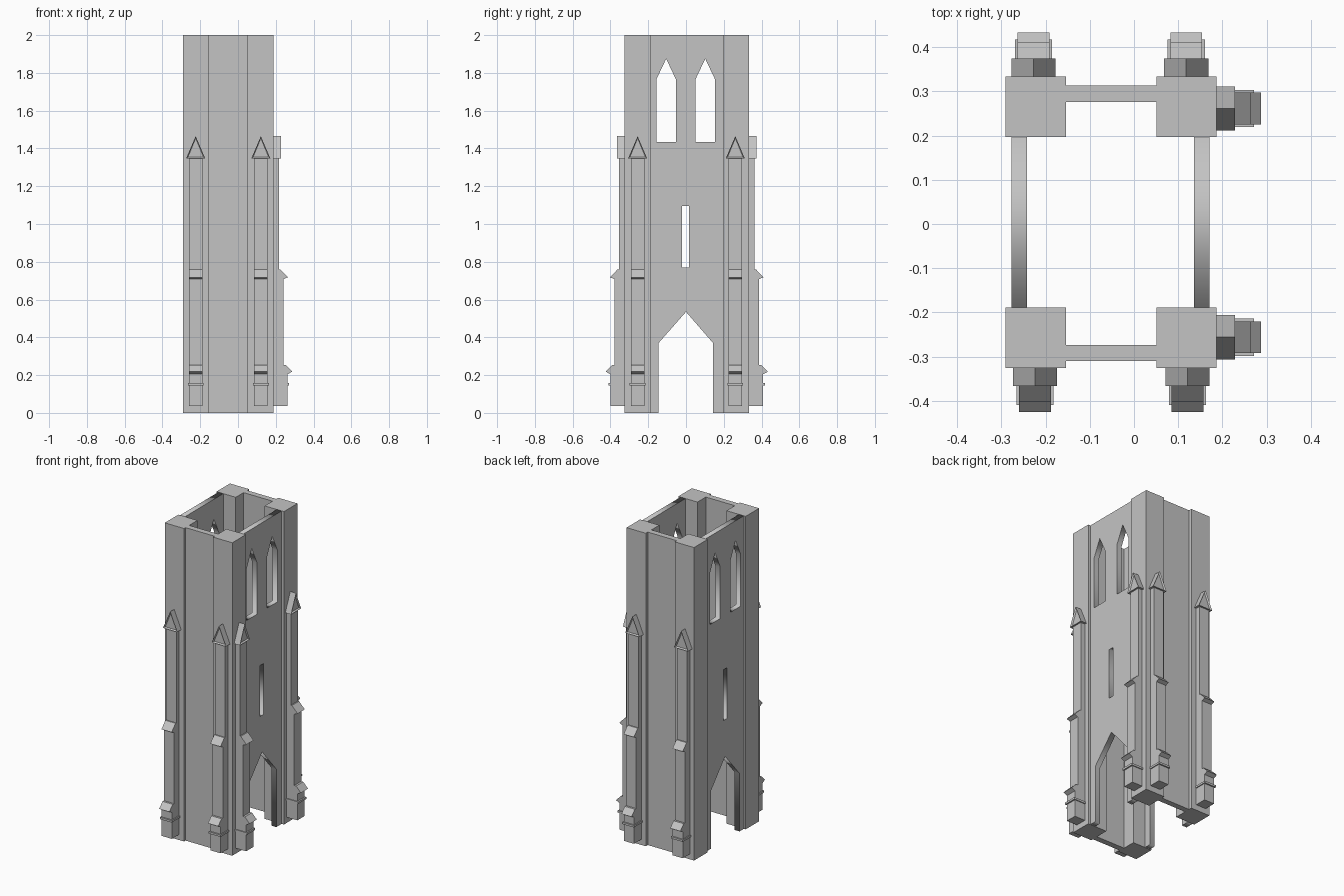
import bpy, bmesh, math
from mathutils import Vector

if "Cube" in bpy.data.objects:
    bpy.data.objects.remove(bpy.data.objects["Cube"])

stone = bpy.data.materials.new("grey stone")
stone.diffuse_color = (0.55, 0.55, 0.55, 1)
stone.use_nodes = True
stone.node_tree.nodes["Principled BSDF"].inputs["Base Color"].default_value = stone.diffuse_color


def finish(name, bm):
    bmesh.ops.recalc_face_normals(bm, faces=bm.faces)
    me = bpy.data.meshes.new(name)
    bm.to_mesh(me)
    bm.free()
    me.materials.append(stone)
    ob = bpy.data.objects.new(name, me)
    bpy.context.collection.objects.link(ob)
    return ob


def add_box(bm, lo, hi):
    lo, hi = Vector(lo), Vector(hi)
    verts = bmesh.ops.create_cube(bm, size=1)["verts"]
    for v in verts:
        v.co = (lo + hi) / 2 + v.co * (hi - lo)


def box(name, lo, hi):
    bm = bmesh.new()
    add_box(bm, lo, hi)
    return finish(name, bm)


# Corner piers
XS = {"left": (-0.29, -0.154), "right": (0.051, 0.187)}
YS = {"front": (-0.325, -0.189), "back": (0.197, 0.333)}
for sx, (x0, x1) in XS.items():
    for sy, (y0, y1) in YS.items():
        box(f"{sy}_{sx}_pier", (x0, y0, 0), (x1, y1, 2))

# Plain front and back walls
box("front_wall", (-0.154, -0.31, 0), (0.051, -0.273, 2))
box("back_wall", (-0.154, 0.276, 0), (0.051, 0.313, 2))


# Side walls: one outline with the door notch, plus window holes, extruded
def pierced_wall(name, x0, x1):
    loops = [[(-0.189, 0), (-0.145, 0), (-0.145, 0.37), (0, 0.535), (0.143, 0.37),
              (0.143, 0), (0.197, 0), (0.197, 2), (-0.189, 2)],
             [(-0.02, 0.77), (0.015, 0.77), (0.015, 1.095), (-0.02, 1.095)]]
    for c in (-0.105, 0.102):
        loops.append([(c - 0.052, 1.435), (c + 0.052, 1.435), (c + 0.052, 1.765),
                      (c, 1.875), (c - 0.052, 1.765)])
    cu = bpy.data.curves.new(name, "CURVE")
    cu.dimensions = "2D"
    cu.fill_mode = "BOTH"
    cu.extrude = (x1 - x0) / 2
    for pts in loops:
        sp = cu.splines.new("POLY")
        sp.points.add(len(pts) - 1)
        for p, (u, v) in zip(sp.points, pts):
            p.co = (u, v, 0, 1)
        sp.use_cyclic_u = True
    cu.materials.append(stone)
    ob = bpy.data.objects.new(name, cu)
    bpy.context.collection.objects.link(ob)
    ob.location.x = (x0 + x1) / 2
    ob.rotation_euler = (math.pi / 2, 0, math.pi / 2)
    bpy.ops.object.select_all(action="DESELECT")
    ob.select_set(True)
    bpy.context.view_layer.objects.active = ob
    bpy.ops.object.convert(target="MESH")


pierced_wall("left_wall", -0.277, -0.242)
pierced_wall("right_wall", 0.136, 0.171)


# Buttress, projecting towards local -y
def buttress(name, x, y, angle):
    bm = bmesh.new()

    # Stepped shaft with two sloped weatherings
    profile = [(0, 0.036), (0.075, 0.036), (0.075, 0.205), (0.1, 0.218), (0.066, 0.253),
               (0.053, 0.253), (0.053, 0.708), (0.077, 0.718), (0.037, 0.76),
               (0.03, 0.76), (0.03, 1.36), (0, 1.36)]
    face = bm.faces.new([bm.verts.new((-0.036, -o, z)) for o, z in profile])
    side = bmesh.ops.extrude_face_region(bm, geom=[face])["geom"]
    bmesh.ops.translate(bm, vec=(0.072, 0, 0),
                        verts=[g for g in side if isinstance(g, bmesh.types.BMVert)])

    # Moulding around the plinth
    add_box(bm, (-0.042, -0.084, 0.145), (0.042, 0, 0.158))

    # Gable with a recessed triangular panel
    tri = [(-0.05, 1.348), (0.05, 1.348), (0, 1.465)]
    back = [bm.verts.new((u, 0, z)) for u, z in tri]
    front = [bm.verts.new((u, -0.041, z)) for u, z in tri]
    bm.faces.new(back)
    for i in range(3):
        j = (i + 1) % 3
        bm.faces.new((back[i], back[j], front[j], front[i]))
    panel = bm.faces.new(front)
    panel.normal_update()
    bmesh.ops.inset_individual(bm, faces=[panel], thickness=0.011)
    for v in panel.verts:
        v.co.y = -0.031

    ob = finish(name, bm)
    ob.location = (x, y, 0)
    ob.rotation_euler.z = angle


for sx, x in (("left", -0.224), ("right", 0.121)):
    buttress(f"front_{sx}_buttress", x, -0.325, 0)
    buttress(f"back_{sx}_buttress", x - 0.003, 0.333, math.pi)
for sy, y in (("front", -0.256), ("back", 0.261)):
    buttress(f"right_side_{sy}_buttress", 0.187, y, math.pi / 2)
